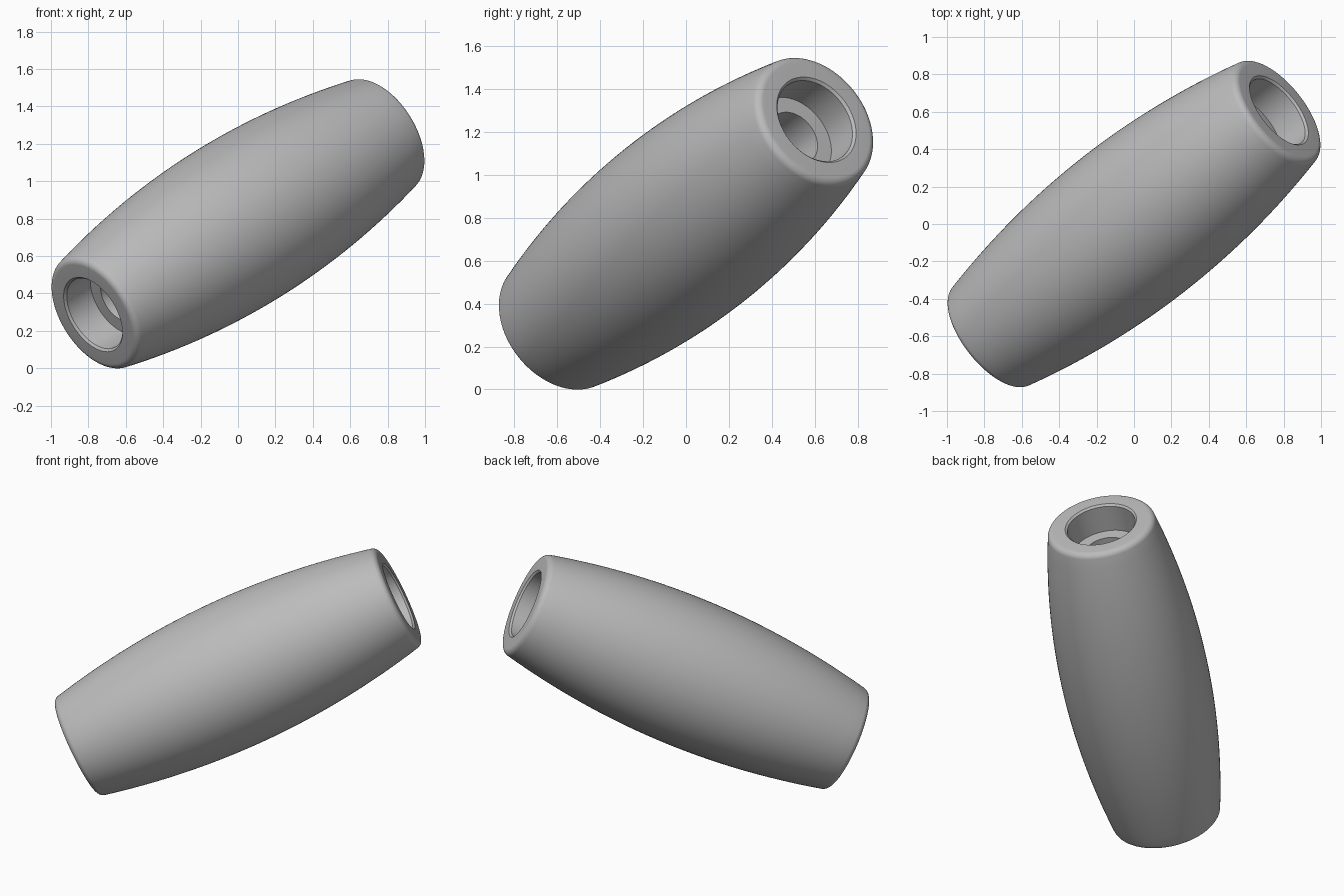
import bpy, bmesh, math
from mathutils import Vector, Matrix

if "Cube" in bpy.data.objects:
    bpy.data.objects.remove(bpy.data.objects["Cube"])

HALF = 1.098          # half length along the axis
AXIS = Vector((0.775, 0.608, 0.485)).normalized()
CENTRE = Vector((0, 0, 0.7725))
SIDES = 96

# Outer half profile as (radius, axial position), from the middle to one end
ROUND, RC = 0.04, 0.296
TC = HALF - ROUND
R_MID, R_END = 0.451, RC + ROUND
T_END = TC + ROUND * math.sin(math.radians(12))
r_tan = RC + ROUND * math.cos(math.radians(12))
half = []
for i in range(17):                                   # barrel curve
    t = T_END * i / 16
    half.append((R_MID - (R_MID - r_tan) * (i / 16) ** 2, t))
for i in range(1, 9):                                 # rounded rim
    a = math.radians(12 + (90 - 12) * i / 8)
    half.append((RC + ROUND * math.cos(a), TC + ROUND * math.sin(a)))
# bevelled counterbore, ledge and through hole
half += [(0.222, HALF), (0.210, HALF - 0.012), (0.210, HALF - 0.19),
         (0.133, HALF - 0.19), (0.133, 0.0)]

# Full closed profile, mirrored at the middle
profile = half + [(r, -t) for r, t in reversed(half[1:-1])]

# Revolve the profile into a hollow barrel
bm = bmesh.new()
rings = []
for s in range(SIDES):
    a = 2 * math.pi * s / SIDES
    rings.append([bm.verts.new((r * math.cos(a), r * math.sin(a), t)) for r, t in profile])
n = len(profile)
for s in range(SIDES):
    p, q = rings[s], rings[(s + 1) % SIDES]
    for i in range(n):
        j = (i + 1) % n
        bm.faces.new((p[i], q[i], q[j], p[j]))
bmesh.ops.recalc_face_normals(bm, faces=bm.faces)
# Tilt the barrel into place
rot = Vector((0, 0, 1)).rotation_difference(AXIS).to_matrix().to_4x4()
bm.transform(Matrix.Translation(CENTRE) @ rot)

mesh = bpy.data.meshes.new("barrel_sleeve")
bm.to_mesh(mesh)
bm.free()
sleeve = bpy.data.objects.new("barrel_sleeve", mesh)
bpy.context.collection.objects.link(sleeve)

grey = bpy.data.materials.new("plain grey")
grey.diffuse_color = (0.5, 0.5, 0.5, 1)
grey.use_nodes = True
grey.node_tree.nodes["Principled BSDF"].inputs["Base Color"].default_value = grey.diffuse_color
mesh.materials.append(grey)

bpy.context.view_layer.objects.active = sleeve
sleeve.select_set(True)
bpy.ops.object.shade_smooth_by_angle(angle=math.radians(30))
